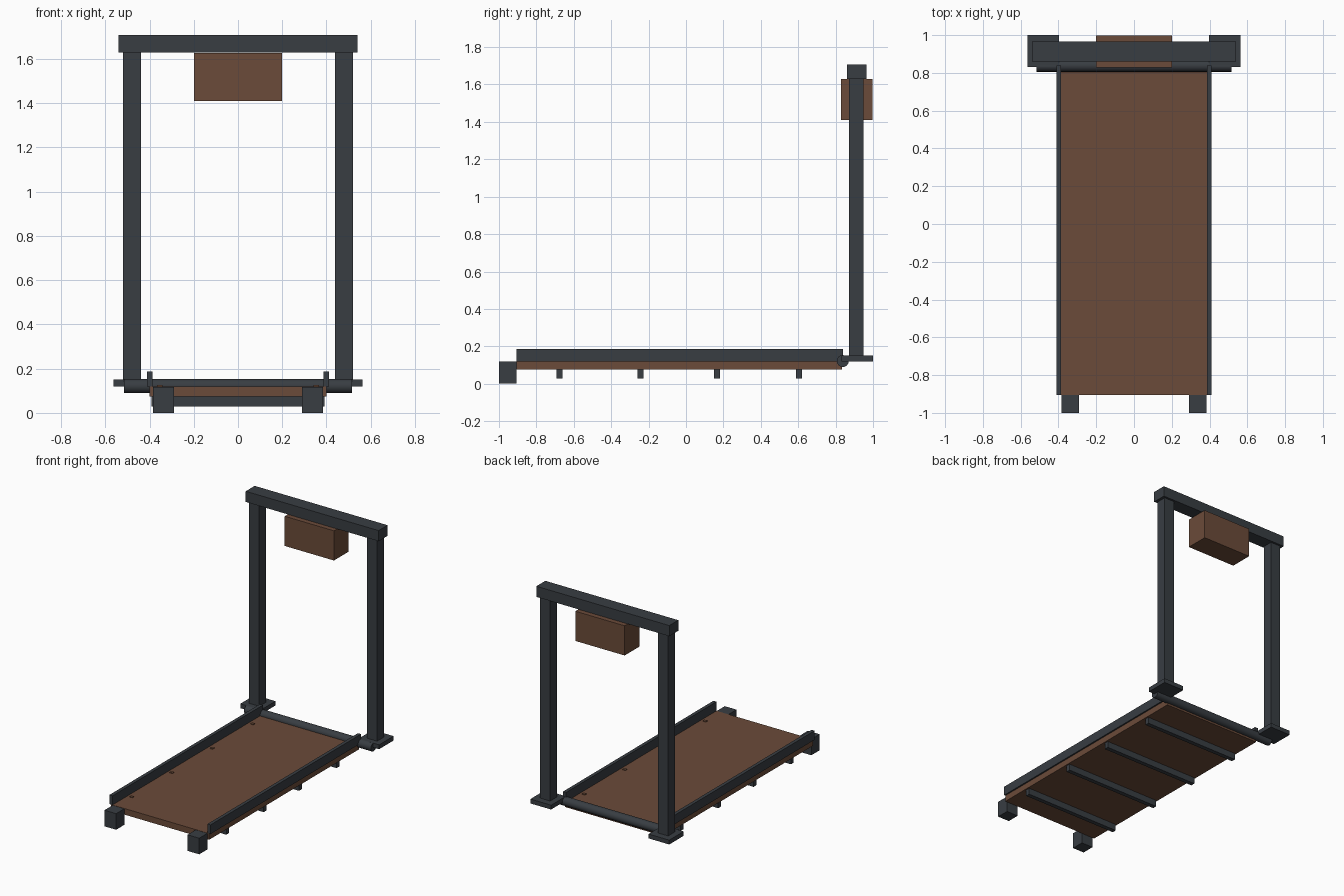
import bpy, math

if "Cube" in bpy.data.objects:
    bpy.data.objects.remove(bpy.data.objects["Cube"])


def material(name, color):
    m = bpy.data.materials.new(name)
    m.diffuse_color = (*color, 1.0)
    m.use_nodes = True
    m.node_tree.nodes["Principled BSDF"].inputs["Base Color"].default_value = m.diffuse_color
    return m


STEEL = material("dark_steel", (0.040, 0.047, 0.055))
WOOD = material("brown_wood", (0.147, 0.070, 0.041))


def box(name, x, y, z, mat):
    """Box from (min, max) ranges on each axis."""
    ranges = (x, y, z)
    bpy.ops.mesh.primitive_cube_add(size=1, location=[(a + b) / 2 for a, b in ranges])
    ob = bpy.context.object
    ob.name = name
    ob.scale = [b - a for a, b in ranges]
    bpy.ops.object.transform_apply(location=False, rotation=False, scale=True)
    ob.data.materials.append(mat)
    return ob


def pair(name, x, y, z, mat):
    """Left and right copies of a box."""
    box(name + "_right", x, y, z, mat)
    box(name + "_left", (-x[1], -x[0]), y, z, mat)


# Bridge deck with raised side rails and front feet
box("deck", (-0.40, 0.40), (-0.905, 0.835), (0.075, 0.12), WOOD)
pair("side_rail", (0.386, 0.411), (-0.905, 0.84), (0.12, 0.187), STEEL)
pair("foot", (0.29, 0.385), (-1.0, -0.905), (0.0, 0.118), STEEL)

# Cross beams below the deck
for i, y in enumerate((-0.677, -0.243, 0.167, 0.603)):
    box(f"cross_beam_{i}", (-0.39, 0.39), (y - 0.016, y + 0.016), (0.028, 0.075), STEEL)

# Square pegs along the deck edges
for i, y in enumerate((-0.728, -0.262, 0.205, 0.675)):
    pair(f"peg_{i}", (0.342, 0.366), (y - 0.01, y + 0.01), (0.119, 0.125), WOOD)

# Hinge rod at the back of the deck
bpy.ops.mesh.primitive_cylinder_add(vertices=16, radius=0.032, depth=1.03,
                                    location=(0, 0.838, 0.121),
                                    rotation=(0, math.pi / 2, 0))
rod = bpy.context.object
rod.name = "hinge_rod"
rod.data.materials.append(STEEL)
bpy.ops.object.shade_smooth_by_angle()

# Gate frame: base plates, posts and lintel
pair("base_plate", (0.396, 0.564), (0.832, 1.0), (0.12, 0.152), STEEL)
pair("post", (0.438, 0.52), (0.872, 0.95), (0.15, 1.635), STEEL)
box("lintel", (-0.54, 0.54), (0.861, 0.965), (1.63, 1.708), STEEL)

# Counterweight hanging under the lintel
box("counterweight", (-0.20, 0.20), (0.828, 0.998), (1.41, 1.628), WOOD)
